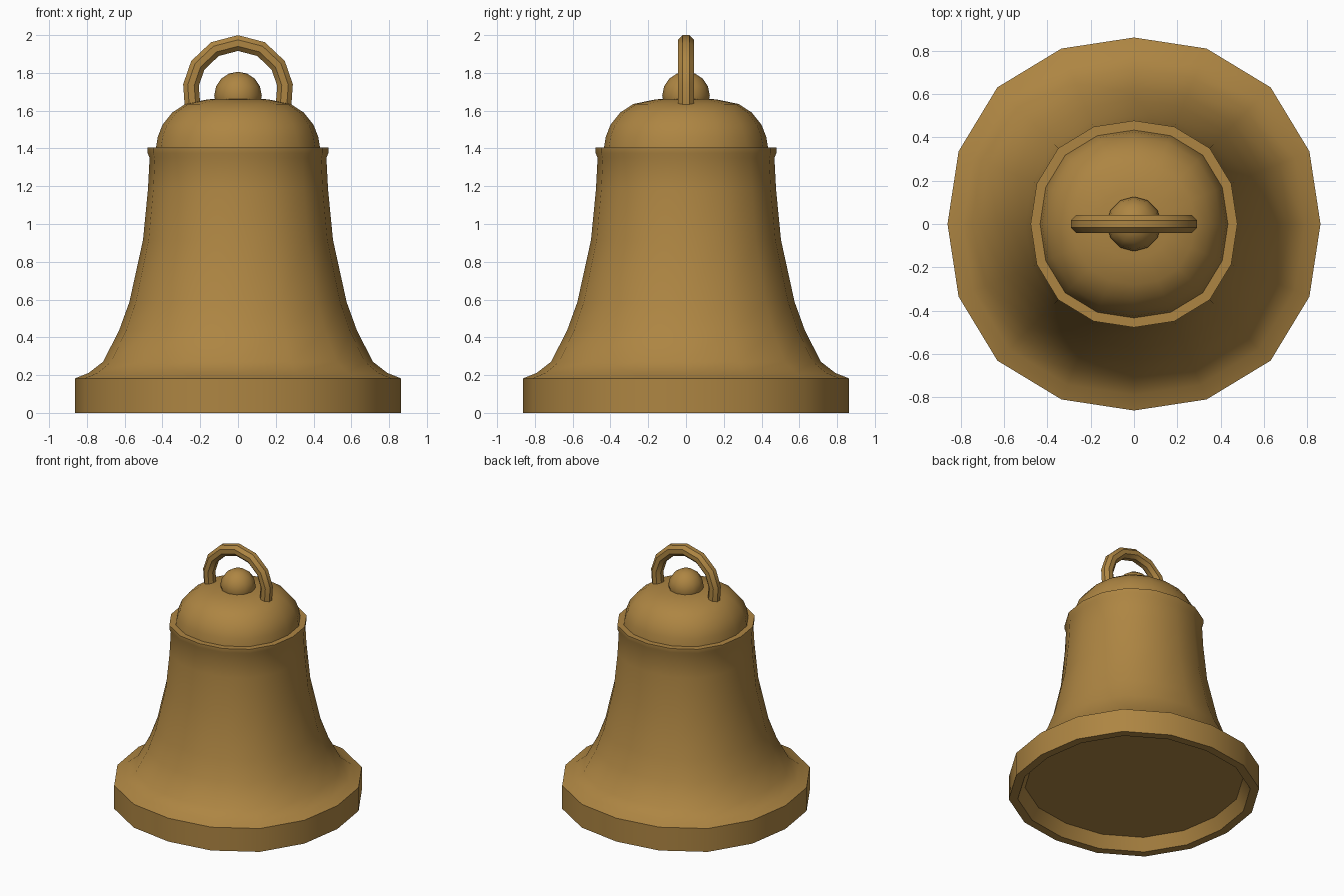
import bpy, bmesh
from math import sin, cos, pi, radians

if "Cube" in bpy.data.objects:
    bpy.data.objects.remove(bpy.data.objects["Cube"])

SIDES = 16
bronze = bpy.data.materials.new("bronze")
bronze.diffuse_color = (0.42, 0.235, 0.055, 1)
bronze.use_nodes = True
bronze.node_tree.nodes["Principled BSDF"].inputs["Base Color"].default_value = bronze.diffuse_color


def finish(bm, name):
    bmesh.ops.recalc_face_normals(bm, faces=bm.faces)
    mesh = bpy.data.meshes.new(name)
    bm.to_mesh(mesh)
    bm.free()
    ob = bpy.data.objects.new(name, mesh)
    bpy.context.collection.objects.link(ob)
    mesh.materials.append(bronze)
    bpy.ops.object.select_all(action='DESELECT')
    ob.select_set(True)
    bpy.context.view_layer.objects.active = ob
    bpy.ops.object.shade_smooth_by_angle(angle=radians(32))
    return ob


def skin(bm, rings):
    """Join rings of points into a closed, capped tube."""
    loops = [[bm.verts.new(p) for p in ring] for ring in rings]
    n = len(loops[0])
    for a, b in zip(loops, loops[1:]):
        for i in range(n):
            j = (i + 1) % n
            bm.faces.new((a[i], a[j], b[j], b[i]))
    bm.faces.new(loops[0])
    bm.faces.new(loops[-1])


def turned(name, profile):
    """Revolve (radius, z) points; the ring bulges slightly on the diagonals."""
    def ring(r, z):
        pts = []
        for i in range(SIDES):
            t = 2 * pi * i / SIDES
            k = r * (1 + 0.018 * (1 - cos(4 * t)))
            pts.append((k * cos(t), k * sin(t), z))
        return pts
    bm = bmesh.new()
    skin(bm, [ring(r, z) for r, z in profile])
    return finish(bm, name)


# Bell body: recessed underside, rim, flared waist, collar and dome
turned("bell_body", [
    (0.75, 0.09), (0.80, 0), (0.862, 0), (0.862, 0.183), (0.79, 0.212),
    (0.715, 0.27), (0.63, 0.435), (0.575, 0.587), (0.503, 0.915),
    (0.477, 1.18), (0.468, 1.35), (0.478, 1.375), (0.478, 1.405),
    (0.434, 1.405), (0.425, 1.46), (0.40, 1.525), (0.348, 1.59),
    (0.28, 1.635), (0.16, 1.66), (0.03, 1.665)])

# Knob on the crown
bm = bmesh.new()
bmesh.ops.create_uvsphere(bm, u_segments=12, v_segments=8, radius=0.126)
bmesh.ops.translate(bm, verts=bm.verts, vec=(0, 0, 1.68))
finish(bm, "crown_knob")

# Hanging loop: octagonal section swept along an arch
half = [(0.24, 1.615), (0.249, 1.735), (0.213, 1.84), (0.122, 1.926)]
path = half + [(0, 1.958)] + [(-x, z) for x, z in reversed(half)]
rings = []
for i, (x, z) in enumerate(path):
    x0, z0 = path[max(i - 1, 0)]
    x1, z1 = path[min(i + 1, len(path) - 1)]
    dx, dz = x1 - x0, z1 - z0
    d = (dx * dx + dz * dz) ** 0.5
    nx, nz = dz / d, -dx / d
    ring = []
    for k in range(8):
        a = 2 * pi * (k + 0.5) / 8
        u, v = 0.045 * cos(a), 0.045 * sin(a)
        ring.append((x + nx * u, v, z + nz * u))
    rings.append(ring)
bm = bmesh.new()
skin(bm, rings)
finish(bm, "hanging_loop")
